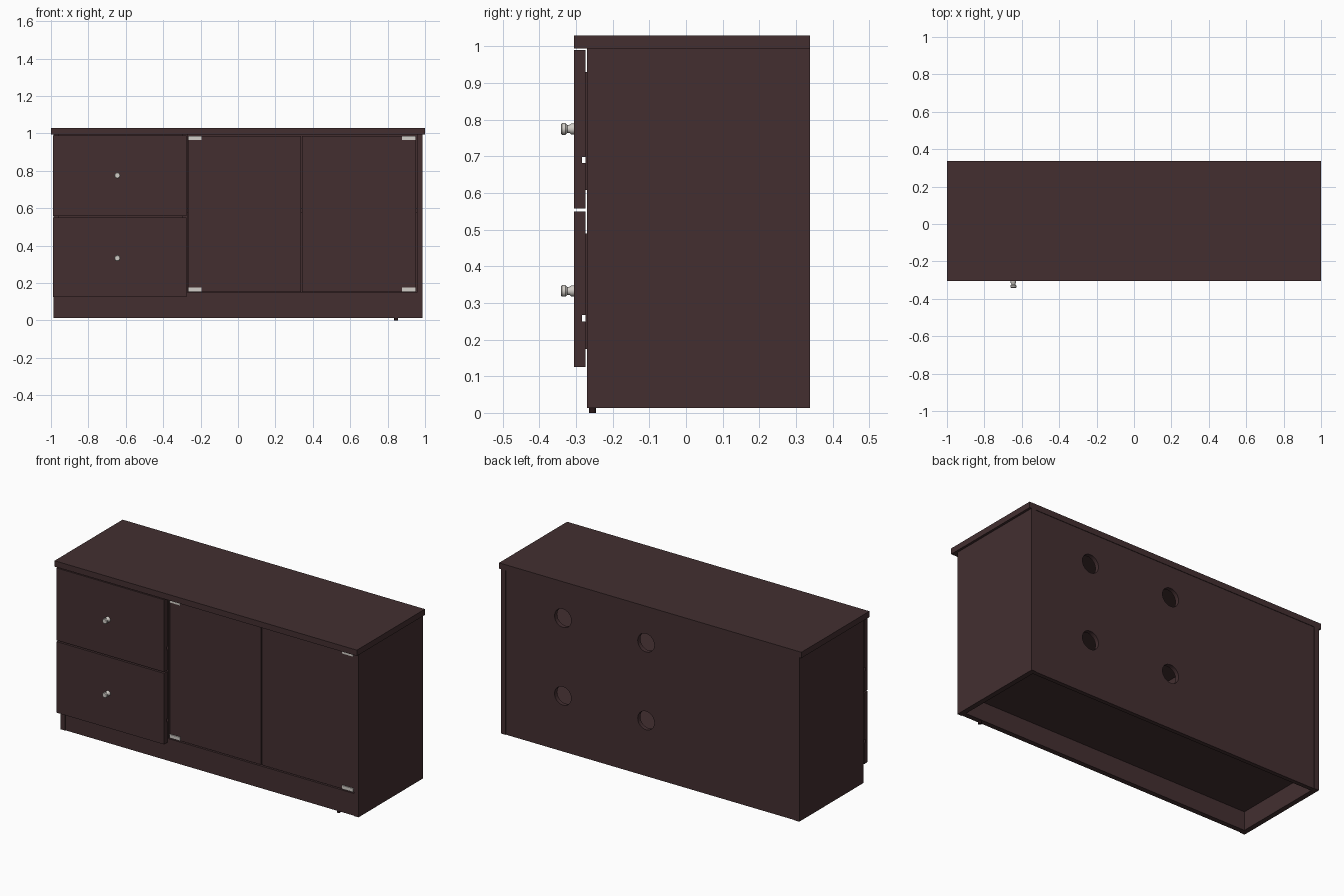
import bpy
import math
from mathutils import Vector

cube = bpy.data.objects.get("Cube")
if cube:
    bpy.data.objects.remove(cube, do_unlink=True)


def make_material(name, color):
    mat = bpy.data.materials.new(name)
    mat.use_nodes = True
    mat.diffuse_color = (*color, 1)
    mat.node_tree.nodes["Principled BSDF"].inputs["Base Color"].default_value = (*color, 1)
    return mat


wood = make_material("dark brown wood", (0.056, 0.028, 0.030))
metal = make_material("light metal", (0.65, 0.62, 0.58))
rubber = make_material("dark foot", (0.02, 0.008, 0.009))


def box(name, x, y, z, mat=wood):
    """Box from (low, high) ranges along each axis."""
    low, high = Vector((x[0], y[0], z[0])), Vector((x[1], y[1], z[1]))
    bpy.ops.mesh.primitive_cube_add(size=1)
    obj = bpy.context.object
    obj.name = name
    for v in obj.data.vertices:
        v.co = (low + high) / 2 + v.co * (high - low)
    obj.data.materials.append(mat)
    return obj


def cylinder(name, center, radius, depth, mat, along_y=False, sides=32):
    bpy.ops.mesh.primitive_cylinder_add(
        vertices=sides, radius=radius, depth=depth, location=center,
        rotation=(math.pi / 2 if along_y else 0, 0, 0))
    obj = bpy.context.object
    obj.name = name
    obj.data.materials.append(mat)
    return obj


def lathe_front(name, center, profile, mat, sides=16):
    """Turn (radius, depth) points around an axis running along y."""
    verts = [(r * math.cos(math.tau * i / sides), y, r * math.sin(math.tau * i / sides))
             for r, y in profile for i in range(sides)]
    faces = []
    for k in range(len(profile) - 1):
        for i in range(sides):
            j = (i + 1) % sides
            a, b = k * sides, (k + 1) * sides
            faces.append((a + i, a + j, b + j, b + i))
    last = (len(profile) - 1) * sides
    faces.append(tuple(reversed(range(sides))))
    faces.append(tuple(range(last, last + sides)))
    mesh = bpy.data.meshes.new(name)
    mesh.from_pydata(verts, [], faces)
    obj = bpy.data.objects.new(name, mesh)
    bpy.context.collection.objects.link(obj)
    obj.location = center
    mesh.materials.append(mat)
    bpy.ops.object.select_all(action="DESELECT")
    obj.select_set(True)
    bpy.context.view_layer.objects.active = obj
    bpy.ops.object.mode_set(mode="EDIT")
    bpy.ops.mesh.select_all(action="SELECT")
    bpy.ops.mesh.normals_make_consistent(inside=False)
    bpy.ops.object.mode_set(mode="OBJECT")
    bpy.ops.object.shade_smooth_by_angle(angle=math.radians(40))


FRONT, BACK = -0.27, 0.338
FLOOR, TOP = 0.013, 0.995
INNER, OUTER = 0.956, 0.986
DIVIDER = (-0.30, -0.27)

# Carcass
box("top_board", (-1, 1), (-0.305, BACK), (TOP, 1.03))
box("left_side", (INNER, OUTER), (FRONT, BACK), (FLOOR, TOP))
box("right_side", (-OUTER, -INNER), (FRONT, BACK), (FLOOR, TOP))
box("bottom_board", (-INNER, INNER), (FRONT, 0.31), (0.125, 0.148))
box("plinth", (-INNER, INNER), (-0.266, -0.236), (FLOOR, 0.125))
box("divider", DIVIDER, (FRONT, 0.31), (0.148, TOP))
box("shelf", (DIVIDER[1], INNER), (-0.23, 0.31), (0.578, 0.602))

# Back panel with four cable holes
back = box("back_panel", (-INNER, INNER), (0.31, 0.335), (FLOOR, TOP))
for x in (0.03, 0.58):
    for z in (0.345, 0.81):
        cutter = cylinder("hole_cutter", (x, 0.32, z), 0.055, 0.2, wood, along_y=True)
        cutter.hide_render = True
        mod = back.modifiers.new("hole", "BOOLEAN")
        mod.operation = "DIFFERENCE"
        mod.solver = "EXACT"
        mod.object = cutter
        bpy.context.view_layer.objects.active = back
        bpy.ops.object.modifier_apply(modifier=mod.name)
        bpy.data.objects.remove(cutter, do_unlink=True)

# Drawers: front plate, rear layer split by a groove, box behind and knob
DRAWER_X = (-0.988, -0.275)
knob_profile = [(0.015, 0.0), (0.015, -0.008), (0.011, -0.013), (0.011, -0.019),
                (0.016, -0.024), (0.016, -0.033), (0.013, -0.036)]
for name, low, high, groove, knob_z in (("lower", 0.125, 0.55, 0.25, 0.333),
                                        ("upper", 0.558, 0.99, 0.682, 0.775)):
    box(name + "_drawer_front", DRAWER_X, (-0.305, -0.284), (low, high))
    box(name + "_drawer_back_low", DRAWER_X, (-0.284, -0.274), (low, groove))
    box(name + "_drawer_back_high", DRAWER_X, (-0.284, -0.274), (groove + 0.017, high))
    z0, z1 = low + 0.05, high - 0.06
    box(name + "_drawer_base", (-0.93, -0.32), (-0.274, 0.25), (z0, z0 + 0.015))
    for side, x in (("left", -0.335), ("right", -0.93)):
        box(f"{name}_drawer_{side}_wall", (x, x + 0.015), (-0.274, 0.25), (z0 + 0.015, z1))
    box(name + "_drawer_rear_wall", (-0.915, -0.335), (0.235, 0.25), (z0 + 0.015, z1))
    lathe_front(name + "_knob", (-0.645, -0.305, knob_z), knob_profile, metal)

# Doors set between the sides, with hinge plates at the outer corners
for name, x, hinge_x in (("right", (-0.266, 0.338), (-0.264, -0.196)),
                         ("left", (0.343, 0.952), (0.876, 0.95))):
    box(name + "_door", x, (-0.264, -0.234), (0.152, 0.986))
    for level, z in (("lower", 0.154), ("upper", 0.964)):
        box(f"{name}_{level}_hinge", hinge_x, (-0.27, -0.262), (z, z + 0.021), metal)

# Small levelling foot under the plinth
cylinder("foot", (0.845, -0.255, 0.008), 0.01, 0.016, rubber, sides=16)
